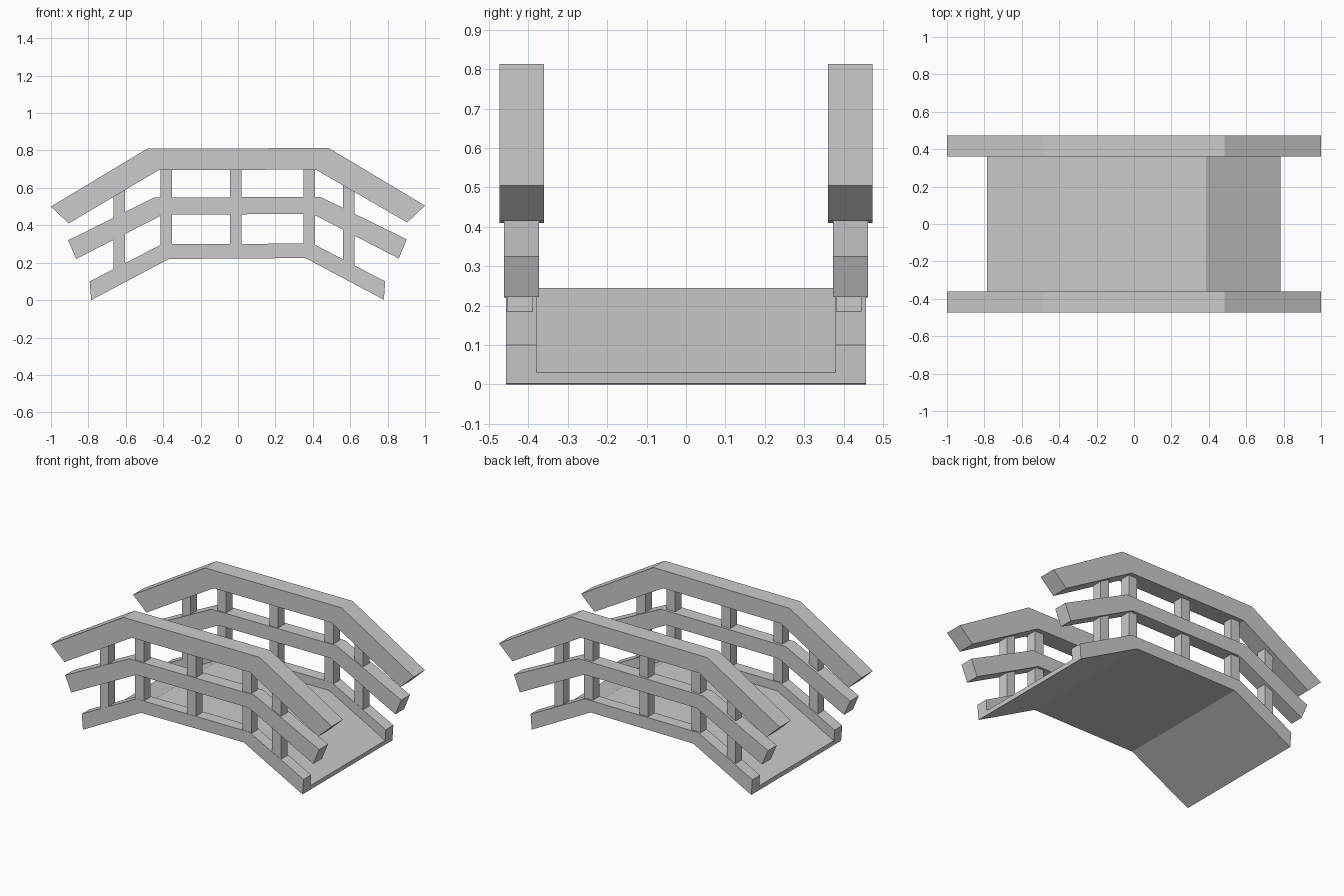
import bpy, bmesh

if "Cube" in bpy.data.objects:
    bpy.data.objects.remove(bpy.data.objects["Cube"])


def extrude_profile(name, pts, y0, y1):
    """Extrude a closed x-z outline from y0 to y1."""
    bm = bmesh.new()
    face = bm.faces.new([bm.verts.new((x, y0, z)) for x, z in pts])
    new = bmesh.ops.extrude_face_region(bm, geom=[face])["geom"]
    bmesh.ops.translate(bm, vec=(0, y1 - y0, 0),
                        verts=[v for v in new if isinstance(v, bmesh.types.BMVert)])
    bmesh.ops.recalc_face_normals(bm, faces=bm.faces)
    me = bpy.data.meshes.new(name)
    bm.to_mesh(me)
    bm.free()
    ob = bpy.data.objects.new(name, me)
    bpy.context.collection.objects.link(ob)
    return ob


# Arched outlines, clockwise from the upper left end
handrail = [(-1, 0.5), (-0.485, 0.81), (0.485, 0.813), (1, 0.505),
            (0.905, 0.415), (0.415, 0.698), (-0.425, 0.695), (-0.905, 0.41)]
middle_rail = [(-0.908, 0.32), (-0.45, 0.548), (0.44, 0.552), (0.902, 0.325),
               (0.86, 0.222), (0.4, 0.46), (-0.4, 0.458), (-0.865, 0.22)]
curb = [(-0.793, 0.1), (-0.405, 0.3), (0.4, 0.302), (0.787, 0.1),
        (0.78, 0.002), (0.36, 0.225), (-0.37, 0.22), (-0.785, 0)]
deck = [(-0.787, 0.03), (-0.385, 0.243), (0.385, 0.245), (0.782, 0.03),
        (0.78, 0.002), (0.36, 0.225), (-0.37, 0.22), (-0.785, 0)]

# Walking surface
extrude_profile("deck", deck, -0.38, 0.38)

# Posts: x centre, bottom z, top z
posts = [(-0.635, 0.13, 0.61), (-0.383, 0.26, 0.73), (-0.012, 0.26, 0.73),
         (0.382, 0.26, 0.73), (0.593, 0.15, 0.63)]

# Rails, curbs and posts on each side
for side, s, post_y in (("front", -1, -0.4225), ("back", 1, 0.4135)):
    for name, pts, a, b in (("handrail", handrail, 0.36, 0.474),
                            ("middle_rail", middle_rail, 0.373, 0.462),
                            ("curb", curb, 0.38, 0.457)):
        extrude_profile(f"{side}_{name}", pts, s * a, s * b)
    for i, (x, z0, z1) in enumerate(posts):
        w = 0.031
        extrude_profile(f"{side}_post_{i + 1}",
                        [(x - w, z0), (x - w, z1), (x + w, z1), (x + w, z0)],
                        post_y - 0.0325, post_y + 0.0325)
